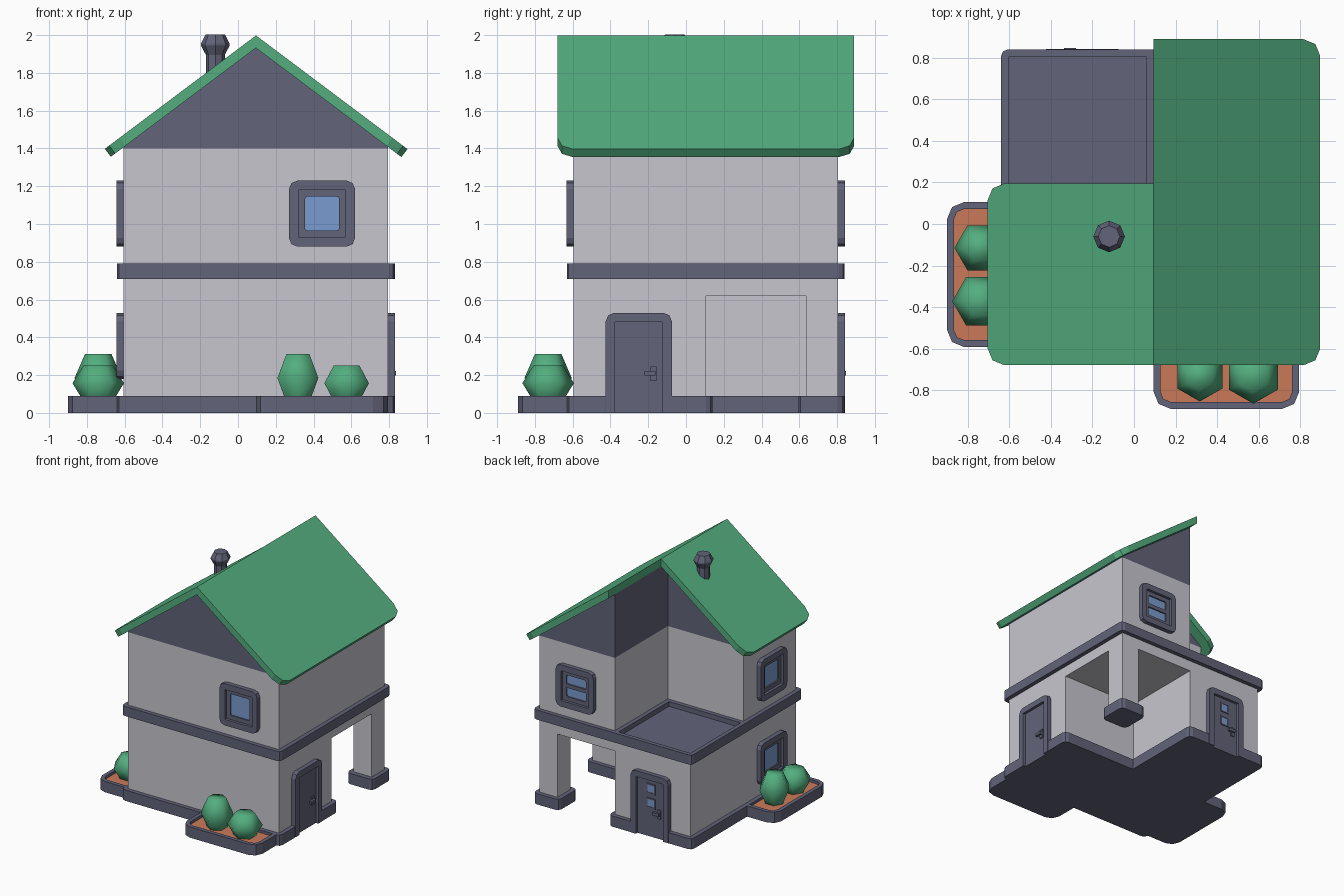
import bpy, bmesh, math
from mathutils import Matrix

if "Cube" in bpy.data.objects:
    bpy.data.objects.remove(bpy.data.objects["Cube"])


def material(name, rgb):
    m = bpy.data.materials.new(name)
    lin = [((c / 255 + 0.055) / 1.055) ** 2.4 for c in rgb]
    m.diffuse_color = (*lin, 1)
    m.use_nodes = True
    m.node_tree.nodes["Principled BSDF"].inputs["Base Color"].default_value = m.diffuse_color
    return m


WALL = material("pale wall", (200, 198, 207))
SLATE = material("slate trim", (98, 99, 121))
GREEN = material("green", (83, 174, 127))
GLASS = material("blue glass", (122, 156, 208))
SOIL = material("soil", (202, 122, 88))

# House bounds, ridge position and trim thickness
X0, X1, Y0, Y1 = -0.605, 0.795, -0.595, 0.805
CX, CY, T = 0.095, 0.105, 0.035


def finish(name, bm, mat, matrix=None):
    bmesh.ops.recalc_face_normals(bm, faces=bm.faces)
    me = bpy.data.meshes.new(name)
    bm.to_mesh(me)
    bm.free()
    me.materials.append(mat)
    ob = bpy.data.objects.new(name, me)
    bpy.context.collection.objects.link(ob)
    if matrix:
        ob.matrix_world = matrix
    return ob


def rounded(pts):
    """Outline from (x, y, radius): each corner is cut with two segments."""
    out = []
    for i, (x, y, r) in enumerate(pts):
        if r == 0:
            out.append((x, y))
            continue
        (ax, ay, _), (bx, by, _) = pts[i - 1], pts[(i + 1) % len(pts)]
        la, lb = math.hypot(ax - x, ay - y), math.hypot(bx - x, by - y)
        px, py, qx, qy = (ax - x) / la, (ay - y) / la, (bx - x) / lb, (by - y) / lb
        out += [(x + r * px, y + r * py),
                (x + 0.293 * r * (px + qx), y + 0.293 * r * (py + qy)),
                (x + r * qx, y + r * qy)]
    return out


def rect(x0, y0, x1, y1, r=0):
    r = r if isinstance(r, (list, tuple)) else [r] * 4
    return rounded([(x0, y0, r[0]), (x1, y0, r[1]), (x1, y1, r[2]), (x0, y1, r[3])])


def up(u, v, d):
    return (u, v, d)


def out(u, v, d):        # wall plane: u across, v up, d outwards (-y)
    return (u, -d, v)


def solid(name, outer, a, b, mat, inner=None, place=up, matrix=None):
    """Extrude an outline from a to b, with an optional matching hole."""
    bm = bmesh.new()
    loops = [[[bm.verts.new(place(u, v, d)) for u, v in ring] for d in (a, b)]
             for ring in ([outer, inner] if inner else [outer])]
    n = len(outer)
    for low, high in loops:
        for i in range(n):
            j = (i + 1) % n
            bm.faces.new((low[i], low[j], high[j], high[i]))
    for k in (0, 1):
        if inner:
            o, h = loops[0][k], loops[1][k]
            for i in range(n):
                j = (i + 1) % n
                bm.faces.new((o[i], o[j], h[j], h[i]))
        else:
            bm.faces.new(loops[0][k])
    return finish(name, bm, mat, matrix)


def lathe(name, x, y, rings, sides, phase, mat):
    bm = bmesh.new()
    rows = [[bm.verts.new((x + r * math.cos(phase + i * math.tau / sides),
                           y + r * math.sin(phase + i * math.tau / sides), z))
             for i in range(sides)] for r, z in rings]
    for lo, hi in zip(rows, rows[1:]):
        for i in range(sides):
            j = (i + 1) % sides
            bm.faces.new((lo[i], lo[j], hi[j], hi[i]))
    bm.faces.new(rows[0])
    bm.faces.new(rows[-1])
    return finish(name, bm, mat)


# Ground floor: L-shaped walls, corner column, slab over the open porch
solid("ground_walls", [(X0, Y0), (X1, Y0), (X1, CY), (CX, CY), (CX, Y1), (X0, Y1)],
      0.02, 0.63, WALL)
solid("porch_column", rect(0.628, 0.635, X1, Y1), 0.02, 0.63, WALL)
solid("porch_ceiling", rect(X0, Y0, X1, Y1), 0.62, 0.73, WALL)
solid("column_base", rect(0.59, 0.595, X1 + T, Y1 + T, 0.035), 0, 0.09, SLATE)

# Plinth, notched where the two doors stand
DX = DY = -0.25
H = 0.17
solid("plinth", rounded([
    (X0 - T, Y0 - T, T), (X1 + T, Y0 - T, T),
    (X1 + T, DY - H, .01), (X1 - .01, DY - H, 0), (X1 - .01, DY + H, 0), (X1 + T, DY + H, .01),
    (X1 + T, CY + T, T), (CX + T, CY + T, 0), (CX + T, Y1 + T, T),
    (DX + H, Y1 + T, .01), (DX + H, Y1 - .01, 0), (DX - H, Y1 - .01, 0), (DX - H, Y1 + T, .01),
    (X0 - T, Y1 + T, T)]), 0, 0.09, SLATE)

# Band between the floors and the sunken balcony floor with its kerb
solid("floor_band", rect(X0 - T, Y0 - T, X1 + T, Y1 + T, 0.03), 0.71, 0.79, SLATE,
      inner=rect(X0, Y0, X1, Y1, 0.003))
solid("balcony_floor", rect(X0, CY, CX, Y1), 0.715, 0.75, SLATE)
solid("balcony_kerb_front", rect(X0, CY - .01, CX, CY + T), 0.72, 0.79, SLATE)
solid("balcony_kerb_side", rect(CX - T, CY, CX + .01, Y1), 0.72, 0.79, SLATE)

# Upper floor walls and dark gables
solid("upper_walls", [(X0, Y0), (X1, Y0), (X1, Y1), (CX, Y1), (CX, CY), (X0, CY)],
      0.72, 1.40, WALL)
for side, x, back in (("left", X0, CY), ("right", X1, Y1)):
    solid(side + "_gable", [(x, 1.40), (CX, 1.40), (CX, 1.932), (x, 1.407)],
          -Y0, -back, SLATE, place=out)


# Roof halves: plan outline projected to the slope, eave cut square to it
def slope(u, v, d):
    if d:
        return (u, v, 1.998 - 0.75 * abs(u - CX))
    x = CX + (u - CX) * 0.96
    return (x, v, 1.932 - 0.75 * abs(x - CX))


for side, x, back in (("left", -0.705, 0.195), ("right", 0.897, 0.89)):
    solid(side + "_roof", rounded([(x, -0.68, .08), (CX, -0.68, 0), (CX, back, 0), (x, back, .08)]),
          0, 1, GREEN, place=slope)

# Chimney pipe with flared cap
lathe("chimney", -0.12, -0.06, [(.05, 1.7), (.05, 1.895), (.076, 1.945), (.076, 1.955), (.052, 2.002)],
      8, 0, SLATE)


# Wall fittings are drawn facing front, then turned onto their wall
def on_wall(x, y, turns):
    return Matrix.Translation((x, y, 0)) @ Matrix.Rotation(turns * math.pi / 2, 4, 'Z')


def window(name, z, m, barred=False):
    def sq(h, r=0):
        return rect(-h, z - h, h, z + h, r)
    solid(name + "_frame", sq(.175, .045), -.01, .037, SLATE, sq(.125, .003), out, m)
    solid(name + "_sash", sq(.127, .003), -.01, .014, SLATE, sq(.09, .012), out, m)
    solid(name + "_glass", sq(.093), -.01, .003, GLASS, place=out, matrix=m)
    if barred:
        solid(name + "_bar", rect(-.092, z - .016, .092, z + .016), -.01, .014, SLATE,
              place=out, matrix=m)


window("front_window", 1.055, on_wall(0.445, Y0, 0))
window("back_window", 1.055, on_wall(0.445, Y1, 2), True)
window("left_upper_window", 1.055, on_wall(X0, -0.25, -1))
window("left_lower_window", 0.355, on_wall(X0, -0.25, -1))


def door(name, m, panes):
    solid(name + "_frame", rounded([(-.175, 0, 0), (-.125, 0, 0), (-.125, .48, 0), (.125, .48, 0),
                                    (.125, 0, 0), (.175, 0, 0), (.175, .53, .045), (-.175, .53, .045)]),
          -.01, .037, SLATE, place=out, matrix=m)
    solid(name + "_panel", rect(-.127, 0, .127, .482), -.01, .014, SLATE, place=out, matrix=m)
    solid(name + "_handle_plate", rect(.063, .17, .093, .245), .01, .024, SLATE, place=out, matrix=m)
    solid(name + "_handle", rect(.03, .198, .088, .222), .022, .042, SLATE, place=out, matrix=m)
    for i, z in enumerate((.28, .40) if panes else ()):
        solid(f"{name}_pane_frame_{i}", rect(-.042, z - .042, .042, z + .042), .013, .02, SLATE,
              rect(-.03, z - .03, .03, z + .03), out, m)
        solid(f"{name}_pane_{i}", rect(-.031, z - .031, .031, z + .031), .012, .016, GLASS,
              place=out, matrix=m)


door("right_door", on_wall(X1, DY, 1), False)
door("back_door", on_wall(DX, Y1, 2), True)


# Planters: tray, rim, soil
def planter(name, x0, y0, x1, y1, r):
    t = 0.033
    inner = rect(x0 + t, y0 + t, x1 - t, y1 - t, [c * 0.6 for c in r])
    outer = rect(x0, y0, x1, y1, r)
    solid(name + "_tray", outer, 0, 0.05, SLATE)
    solid(name + "_rim", outer, 0.05, 0.09, SLATE, inner)
    solid(name + "_soil", inner, 0.045, 0.068, SOIL)


planter("front_planter", CX, -0.89, X1, Y0, (.08, .08, .005, .005))
planter("left_planter", -0.9, -0.592, X0, CY, (.08, .005, .005, .08))

# Bushes: smooth six-sided buds
TALL = [(.075, .06), (.085, .09), (.125, .185), (.07, .312)]
SHORT = [(.085, .06), (.095, .09), (.136, .157), (.078, .252)]
for name, x, y, rings, phase in (
        ("front_tall_bush", 0.317, -0.73, TALL, math.pi / 2),
        ("front_short_bush", 0.575, -0.73, SHORT, math.pi / 2),
        ("left_tall_bush", -0.74, -0.115, TALL, 0),
        ("left_short_bush", -0.74, -0.372, SHORT, 0)):
    bush = lathe(name, x, y, rings, 6, phase, GREEN)
    for p in bush.data.polygons:
        p.use_smooth = True
